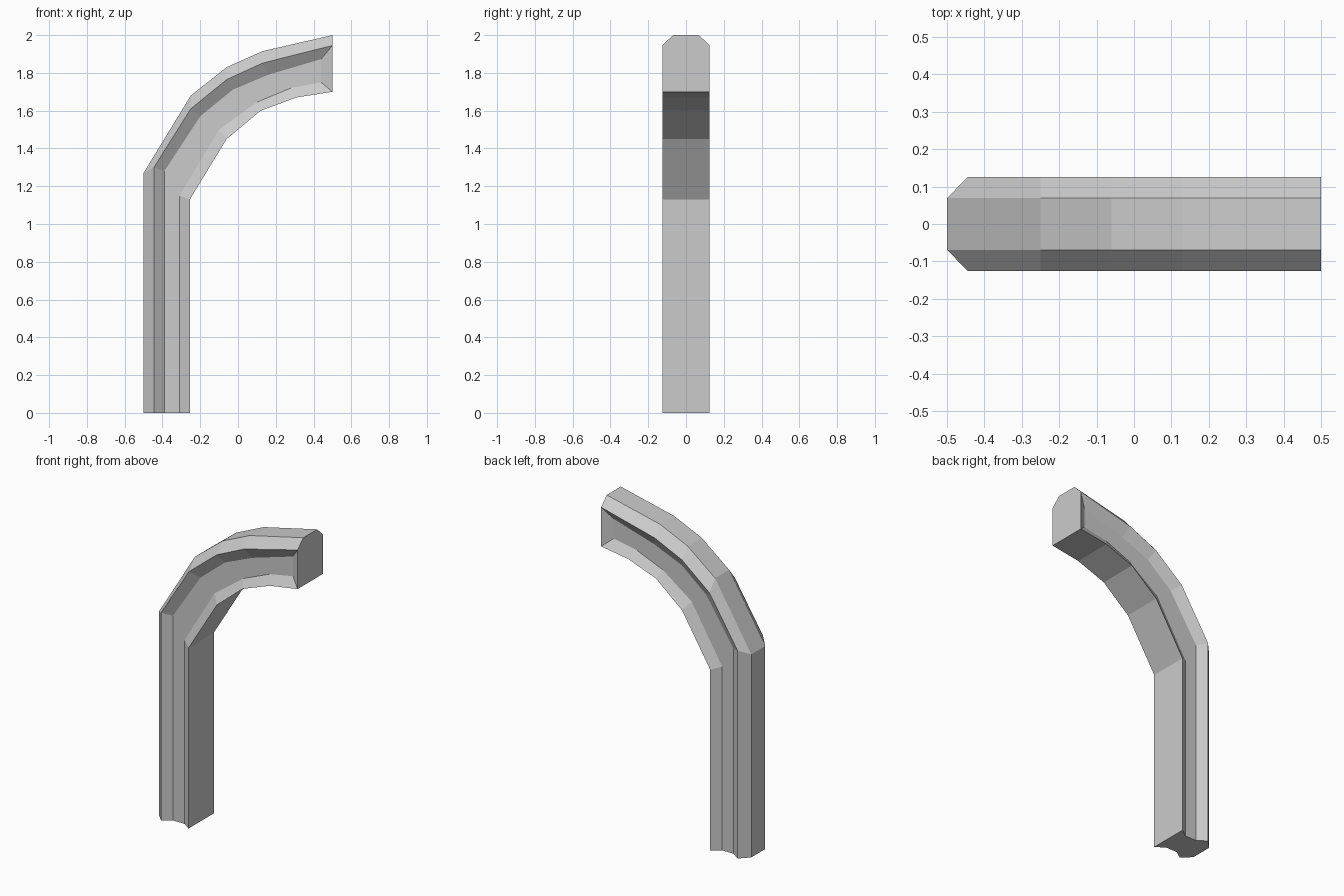
import bpy, bmesh

if "Cube" in bpy.data.objects:
    bpy.data.objects.remove(bpy.data.objects["Cube"])

# Half-section rails: depth (y) and x/z stations of each crease, base to tip
RAILS = [
    (0.069, [(-.5, 0), (-.5, 1.27), (-.25, 1.68), (-.06, 1.83), (.13, 1.915), (.5, 2.0)]),       # outer top
    (0.125, [(-.445, 0), (-.445, 1.3), (-.25, 1.61), (-.06, 1.765), (.13, 1.852), (.5, 1.945)]),  # outer edge
    (0.086, [(-.39, 0), (-.39, 1.28), (-.2, 1.57), (-.03, 1.71), (.16, 1.79), (.44, 1.873)]),     # groove upper
    (0.086, [(-.31, 0), (-.31, 1.15), (-.1, 1.5), (.1, 1.645), (.28, 1.72), (.44, 1.75)]),        # groove lower
    (0.125, [(-.255, 0), (-.255, 1.13), (-.06, 1.45), (.12, 1.6), (.31, 1.67), (.5, 1.7)]),       # inner edge
]

bm = bmesh.new()
rings = []
for i in range(6):
    front = [bm.verts.new((pts[i][0], -y, pts[i][1])) for y, pts in RAILS]
    back = [bm.verts.new((pts[i][0], y, pts[i][1])) for y, pts in reversed(RAILS)]
    rings.append(front + back)

# Skin between neighbouring sections
for a, b in zip(rings, rings[1:]):
    for k in range(10):
        n = (k + 1) % 10
        bm.faces.new((a[k], a[n], b[n], b[k]))

# Grooved foot, full flat tip, and sloped ends of the two grooves
tip = rings[-1]
bm.faces.new(rings[0])
bm.faces.new([tip[k] for k in (0, 1, 4, 5, 8, 9)])
bm.faces.new(tip[1:5])
bm.faces.new(tip[5:9])
bmesh.ops.recalc_face_normals(bm, faces=bm.faces)

mesh = bpy.data.meshes.new("curved_beam")
bm.to_mesh(mesh)
bm.free()
beam = bpy.data.objects.new("curved_beam", mesh)
bpy.context.collection.objects.link(beam)
